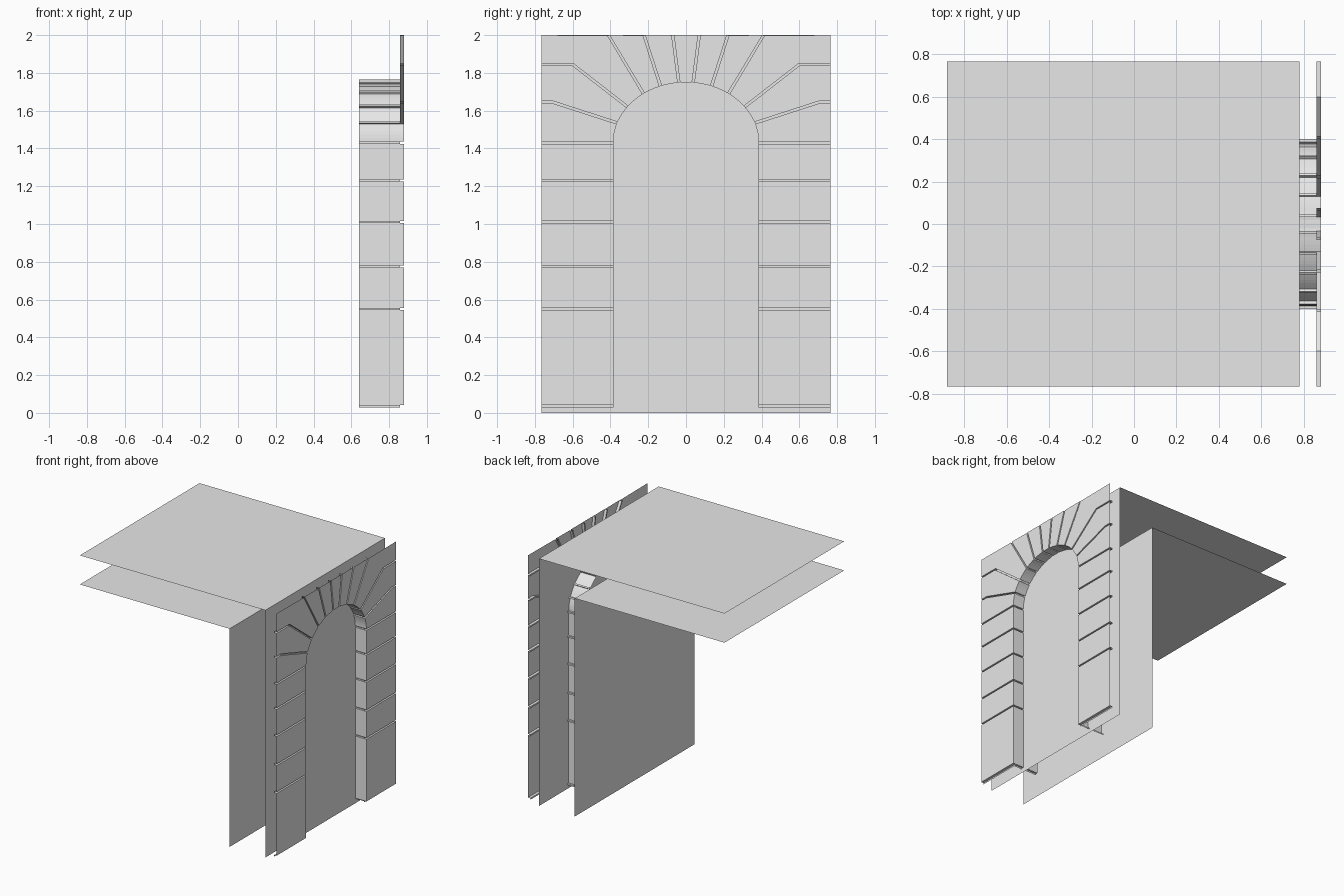
import bpy, math
from mathutils import Vector

cube = bpy.data.objects.get("Cube")
if cube:
    bpy.data.objects.remove(cube, do_unlink=True)

# Single plaster-grey material
grey = bpy.data.materials.new("plain_grey")
grey.use_nodes = True
grey.diffuse_color = (0.8, 0.8, 0.8, 1)
grey.node_tree.nodes["Principled BSDF"].inputs["Base Color"].default_value = (0.8, 0.8, 0.8, 1)

FRONT, FLOOR, BACK = 0.88, 0.858, 0.64    # stone face, joint floor, reveal back
HALF, TOP = 0.765, 2.0                    # outer half width, wall top
ARCH_W, ARCH_H, SPRING = 0.385, 0.32, 1.43
GAP, DEEP = 0.006, 0.015                  # half joint width, joint depth in reveal


def add_object(name, faces):
    """Make a mesh from a list of faces given as point lists."""
    verts, index = [], []
    for face in faces:
        index.append(range(len(verts), len(verts) + len(face)))
        verts += face
    mesh = bpy.data.meshes.new(name)
    mesh.from_pydata(verts, [], [list(i) for i in index])
    mesh.materials.append(grey)
    mesh.update()
    obj = bpy.data.objects.new(name, mesh)
    bpy.context.collection.objects.link(obj)
    return obj


def at(x, p):
    return (x, p[0], p[1])


def wall(p, q, x0, x1):
    """Quad along p to q, running from depth x0 to x1."""
    return [at(x0, q), at(x0, p), at(x1, p), at(x1, q)]


def shifted(path, d):
    """Offset a polyline to its left, kept inside the wall outline."""
    out = []
    for i, p in enumerate(path):
        a = path[max(i - 1, 0)]
        b = path[min(i + 1, len(path) - 1)]
        t = (b - a).normalized()
        q = p + Vector((-t.y, t.x)) * d
        out.append(Vector((max(-HALF, min(HALF, q.x)), min(TOP, q.y))))
    return out


def inner_edge(p, q):
    """Points along the opening from p to q."""
    if max(p.y, q.y) <= SPRING + 0.01:
        return [p, q]
    ang = [math.atan2(max(0, v.y - SPRING) / ARCH_H, v.x / ARCH_W) for v in (p, q)]
    mid = [ang[0] + (ang[1] - ang[0]) * i / 5 for i in range(1, 5)]
    return [p] + [Vector((ARCH_W * math.cos(t), SPRING + ARCH_H * math.sin(t))) for t in mid] + [q]


# Joints from the opening outwards, listed counter-clockwise around the arch
right = [[(ARCH_W, z), (HALF, z)] for z in (0.035, 0.55, 0.775, 1.01, 1.23, 1.43)]
right += [
    [(0.365, 1.535), (0.705, 1.645), (HALF, 1.645)],
    [(0.31, 1.62), (0.6, 1.845), (HALF, 1.845)],
    [(0.225, 1.69), (0.41, TOP)],
    [(0.135, 1.73), (0.222, TOP)],
    [(0.038, 1.75), (0.07, TOP)],
]
left = [[(-y, z) for y, z in path] for path in reversed(right)]
joints = [[Vector(p) for p in path] for path in right + left]

# Stones: face, joint sides and reveal
for n, (lower, upper) in enumerate(zip(joints, joints[1:])):
    a, b = shifted(lower, GAP), shifted(upper, -GAP)
    corner = []
    if abs(a[-1].x) > HALF - 0.01 and b[-1].y > TOP - 0.01:
        corner = [Vector((HALF, TOP))]
    elif a[-1].y > TOP - 0.01 and abs(b[-1].x) > HALF - 0.01:
        corner = [Vector((-HALF, TOP))]
    edge = inner_edge(b[0], a[0])
    outline = a + corner + b[::-1] + edge[1:-1]
    faces = [[at(FRONT, p) for p in outline]]
    faces += [wall(p, q, FRONT, FLOOR) for p, q in zip(a, a[1:])]
    faces += [wall(q, p, FRONT, FLOOR) for p, q in zip(b, b[1:])]
    faces += [wall(p, q, FRONT, BACK) for p, q in zip(edge, edge[1:])]
    for path, flip in ((a, False), (b, True)):
        p = path[0]
        q = p + (path[1] - p).normalized() * DEEP
        faces.append(wall(q, p, FLOOR, BACK) if flip else wall(p, q, FLOOR, BACK))
    name = "keystone" if n == len(right) - 1 else "arch_stone_%02d" % n
    add_object(name, faces)

# Recessed joint floors on the face and inside the reveal
floors = []
for path in joints:
    a, b = shifted(path, -GAP), shifted(path, GAP)
    for i in range(len(path) - 1):
        floors.append([at(FLOOR, p) for p in (a[i], a[i + 1], b[i + 1], b[i])])
    inset = (path[1] - path[0]).normalized() * DEEP
    floors.append(wall(b[0] + inset, a[0] + inset, FLOOR, BACK))
add_object("joint_floors", floors)


# Wall and roof sheets
def upright(name, x, top):
    add_object(name, [[(x, -HALF, 0), (x, HALF, 0), (x, HALF, top), (x, -HALF, top)]])


def level(name, x0, x1, z, half=HALF):
    add_object(name, [[(x0, -half, z), (x1, -half, z), (x1, half, z), (x0, half, z)]])


upright("outer_wall", 0.78, TOP)
upright("inner_wall", 0.46, 1.765)
level("upper_roof", -FRONT, 0.78, TOP)
level("lower_ceiling", -FRONT, 0.46, 1.765)
level("keystone_tie", 0.46, BACK, 1.765, 0.04)
